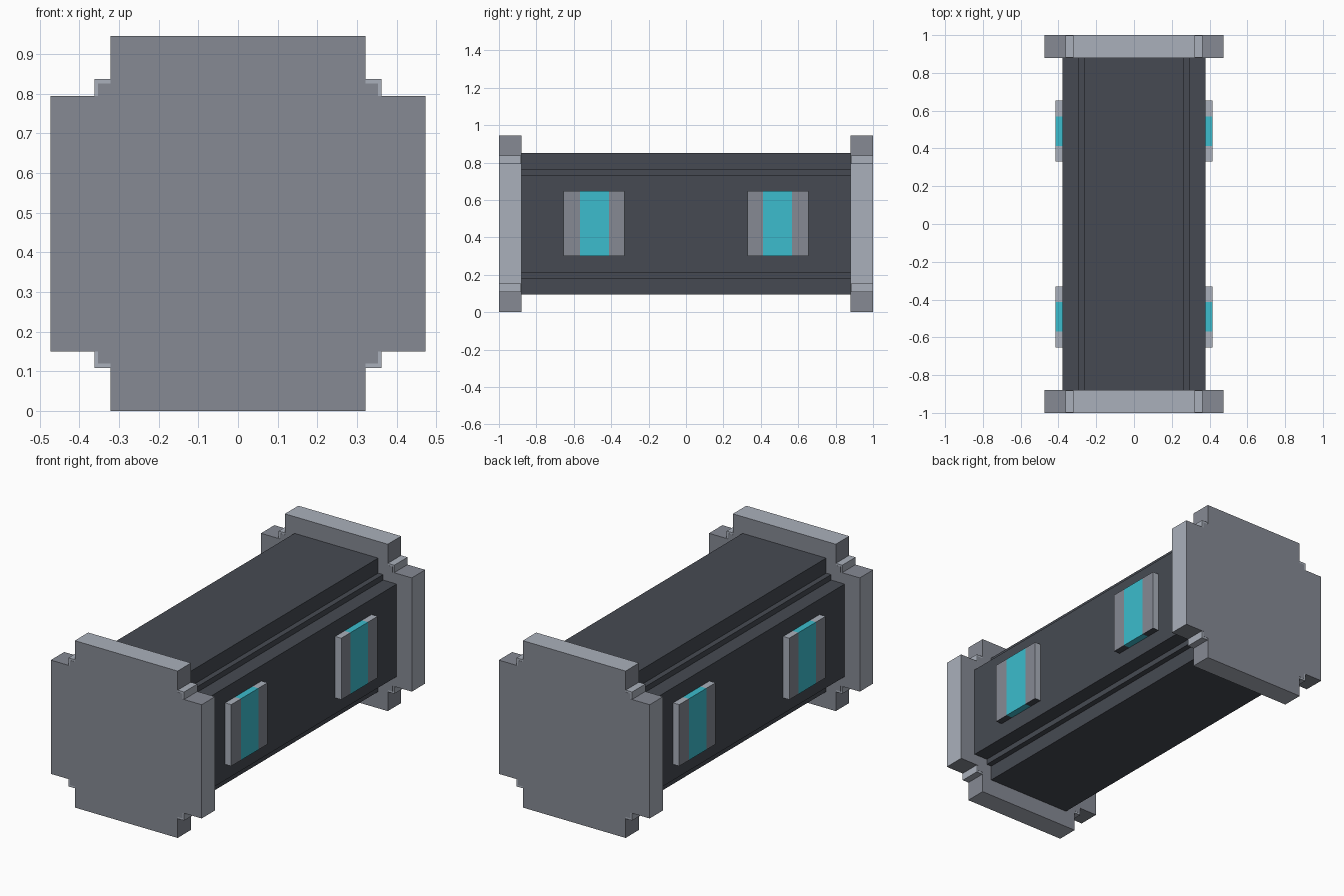
import bpy
import bmesh
from mathutils import Matrix, Vector

cube = bpy.data.objects.get("Cube")
if cube:
    bpy.data.objects.remove(cube, do_unlink=True)

MID = 0.4725   # height of the long axis
HALF = 0.4725  # half width of the end caps


def make_material(name, rgb):
    colour = [(c / 255 / 12.92) if c < 11 else ((c / 255 + 0.055) / 1.055) ** 2.4 for c in rgb]
    mat = bpy.data.materials.new(name)
    mat.use_nodes = True
    mat.diffuse_color = (*colour, 1)
    mat.node_tree.nodes["Principled BSDF"].inputs["Base Color"].default_value = (*colour, 1)
    return mat


charcoal = make_material("charcoal", (70, 74, 82))
grey = make_material("mid grey", (134, 138, 148))
pale = make_material("pale grey", (170, 176, 187))
cyan = make_material("cyan", (60, 188, 205))


def finish(name, bm, mats, rule=None):
    bmesh.ops.recalc_face_normals(bm, faces=bm.faces)
    bm.normal_update()
    if rule:
        for f in bm.faces:
            f.material_index = rule(f)
    mesh = bpy.data.meshes.new(name)
    bm.to_mesh(mesh)
    bm.free()
    for m in mats:
        mesh.materials.append(m)
    obj = bpy.data.objects.new(name, mesh)
    bpy.context.collection.objects.link(obj)
    return obj


def box(name, lo, hi, mats, rule=None):
    lo, hi = Vector(lo), Vector(hi)
    bm = bmesh.new()
    bmesh.ops.create_cube(bm, size=1, matrix=Matrix.Translation((lo + hi) / 2)
                          @ Matrix.Diagonal((*(hi - lo), 1)))
    return finish(name, bm, mats, rule)


def stepped_prism(name, outer, step, inner, y0, y1, mats, rule=None):
    """Square bar along y with a stepped notch in each corner."""
    quarter = [(outer, inner), (step, inner), (step, step), (inner, step), (inner, outer)]
    points = []
    for _ in range(4):
        points += quarter
        quarter = [(-z, x) for x, z in quarter]
    bm = bmesh.new()
    face = bm.faces.new([bm.verts.new((x, y0, z + MID)) for x, z in points])
    new = bmesh.ops.extrude_face_region(bm, geom=[face])["geom"]
    bmesh.ops.translate(bm, vec=(0, y1 - y0, 0),
                        verts=[v for v in new if isinstance(v, bmesh.types.BMVert)])
    return finish(name, bm, mats, rule)


def cap_rule(face):
    # outermost rim faces are pale
    c = face.calc_center_median()
    return int(max(abs(c.x), abs(c.z - MID)) > HALF - 0.01 and abs(face.normal.y) < 0.5)


def clip_rule(face):
    # grey outer face, charcoal underside, pale edges
    if abs(face.normal.x) > 0.5:
        return 0
    return 2 if face.normal.z < -0.5 else 1


# Long body
stepped_prism("body", 0.378, 0.293, 0.262, -0.88, 0.88, [charcoal])

for end, s in (("front", -1), ("back", 1)):
    # End cap with a pale stepped core showing in its corners
    y0, y1 = sorted((s * 0.88, s * 1.0))
    stepped_prism(end + "_cap", HALF, 0.353, 0.322, y0, y1, [grey, pale], cap_rule)
    box(end + "_cap_core", (-0.362, y0 + 0.001, MID - 0.364),
        (0.362, y1 - 0.001, MID + 0.364), [pale])

    # Side clips: a lit strip between two grey bars
    for side, t in (("left", 1), ("right", -1)):
        x0, x1 = sorted((t * 0.37, t * 0.416))
        for part, a, b in (("inner_bar", 0.33, 0.412), ("light", 0.412, 0.568),
                           ("outer_bar", 0.568, 0.655)):
            ya, yb = sorted((s * a, s * b))
            lit = part == "light"
            box(f"{end}_{side}_clip_{part}", (x0, ya, 0.30), (x1, yb, 0.648),
                [cyan] if lit else [grey, pale, charcoal], None if lit else clip_rule)
